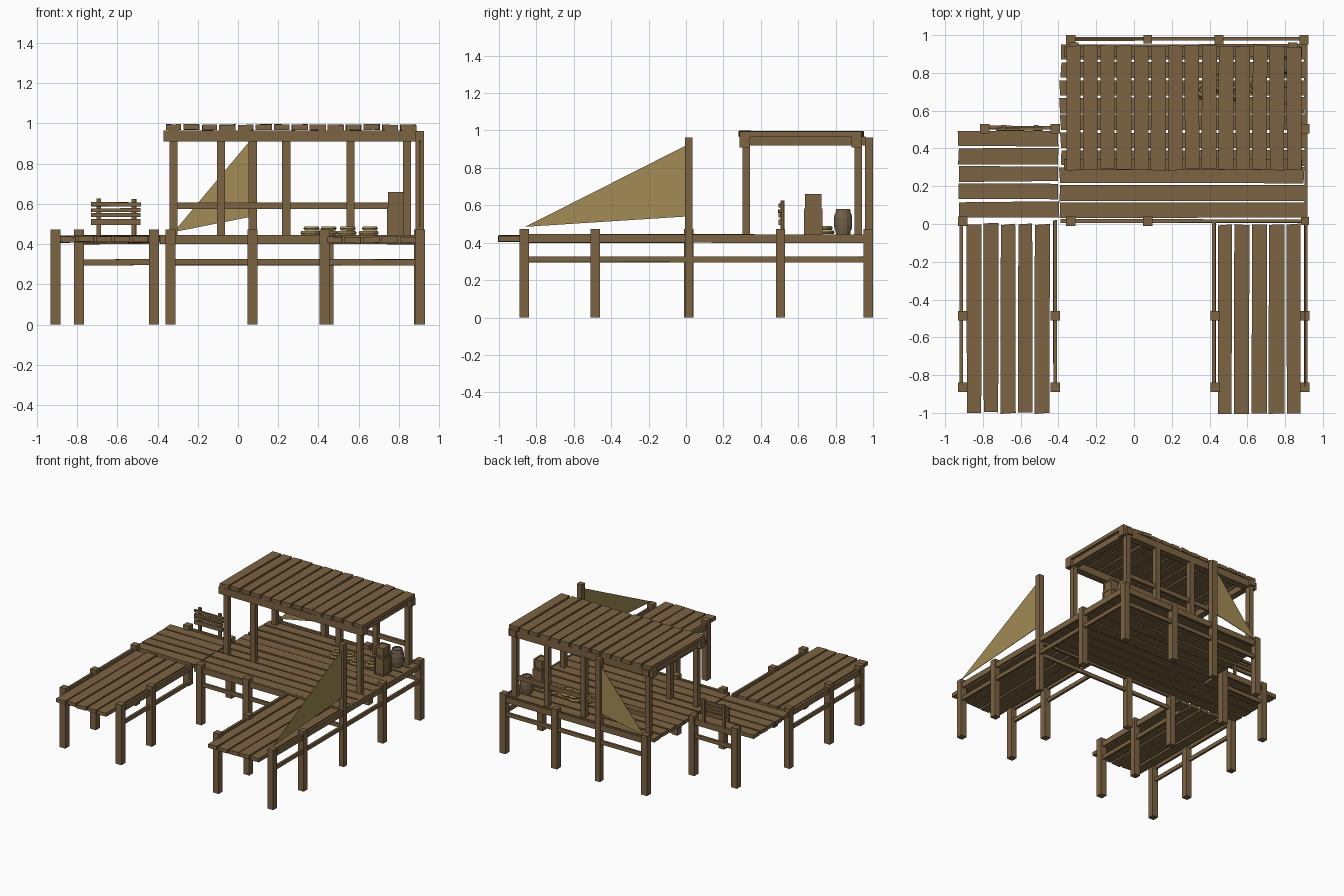
import bpy, bmesh, math, random
from mathutils import Vector, Matrix

if "Cube" in bpy.data.objects:
    bpy.data.objects.remove(bpy.data.objects["Cube"])

random.seed(4)


def material(name, rgb):
    m = bpy.data.materials.new(name)
    m.diffuse_color = (*rgb, 1)
    m.use_nodes = True
    m.node_tree.nodes["Principled BSDF"].inputs["Base Color"].default_value = m.diffuse_color
    return m


WOOD = material("wood", (0.2, 0.125, 0.055))
CLOTH = material("cloth", (0.36, 0.26, 0.09))
ROPE = material("rope", (0.38, 0.27, 0.09))
BARREL = material("barrel_wood", (0.17, 0.12, 0.07))


def finish(bm, name, mat):
    bmesh.ops.recalc_face_normals(bm, faces=bm.faces)
    me = bpy.data.meshes.new(name)
    bm.to_mesh(me)
    bm.free()
    me.materials.append(mat)
    ob = bpy.data.objects.new(name, me)
    bpy.context.collection.objects.link(ob)
    return ob


def add_box(bm, x0, x1, y0, y1, z0, z1, jitter=0.0):
    """Box between limits, with optional hand-cut irregularity in plan."""
    vs = bmesh.ops.create_cube(bm, size=1)["verts"]
    lo, hi = Vector((x0, y0, z0)), Vector((x1, y1, z1))
    off = {}
    for v in vs:
        key = (v.co.x > 0, v.co.y > 0)
        off.setdefault(key, Vector((random.uniform(-1, 1), random.uniform(-1, 1),
                                    random.uniform(-.5, .5))) * jitter)
        v.co = Vector([lo[i] + (v.co[i] + .5) * (hi[i] - lo[i]) for i in range(3)]) + off[key]


def boxes(name, items, jitter=0.0, mat=WOOD):
    bm = bmesh.new()
    for b in items:
        add_box(bm, *b, jitter)
    return finish(bm, name, mat)


def planks(name, x0, x1, y0, y1, z0, z1, n, along):
    """Row of n boards with thin gaps, running along 'x' or 'y'."""
    items, gap = [], 0.006
    for i in range(n):
        e = random.uniform(-.004, .004)
        dz = random.uniform(-.003, .002)
        if along == 'x':
            p = (y1 - y0) / n
            items.append((x0 + e, x1 + e, y0 + i * p + gap, y0 + (i + 1) * p - gap, z0 + dz, z1 + dz))
        else:
            p = (x1 - x0) / n
            items.append((x0 + i * p + gap, x0 + (i + 1) * p - gap, y0 + e, y1 + e, z0 + dz, z1 + dz))
    return boxes(name, items, 0.004)


def post(x, y, z0, z1, w=0.05):
    return (x - w / 2, x + w / 2, y - w / 2, y + w / 2, z0, z1)


# Decks
planks("main_deck", -.39, .905, .025, .955, .413, .442, 10, 'x')
planks("side_deck", -.93, -.40, .03, .5, .41, .44, 5, 'x')
planks("left_pier_deck", -.895, -.44, -1, 0, .41, .438, 5, 'y')
planks("right_pier_deck", .435, .89, -1, 0, .407, .437, 5, 'y')

# Support posts
short = [(x, y) for x in (-.907, -.418, .43, .905) for y in (-.865, -.485)]
short += [(-.907, .015), (-.335, .015), (.073, .015), (.905, .505), (.9, .975),
          (.45, .975), (-.335, .975), (-.79, .505), (-.418, .505)]
boxes("support_posts", [post(x, y, 0, .472) for x, y in short])
boxes("mast_posts", [post(.905, .015, 0, .963, .042), post(.073, .978, 0, .963, .044)])

# Rails and lower braces along each row of posts
rails = []
for z0, z1 in ((.4, .445), (.295, .325)):
    for x, y0, y1 in ((-.915, -.865, .015), (-.418, -.865, .02), (.423, -.865, .02), (.91, -.865, .975)):
        rails.append((x - .009, x + .009, y0, y1, z0, z1))
    for y, x0, x1 in ((.015, -.39 if z0 > .35 else -.335, .905), (.98, -.335, .9), (.51, -.79, -.418)):
        rails.append((x0, x1, y - .009, y + .009, z0, z1))
boxes("rails_and_braces", rails, 0.002)

# Shelter frame
front_x, back_x = (-.32, -.085, .84), (-.32, .24, .56, .84)
boxes("shelter_posts", [post(x, .322, .44, .92, .04) for x in front_x]
      + [post(x, .922, .44, .92, .04) for x in back_x])
boxes("shelter_beams", [(-.37, .89, y - .028, y + .028, .91, .965) for y in (.315, .912)]
      + [(x - .025, x + .025, .29, .96, .92, .968) for x in (-.32, .84)])
boxes("shelter_back_rail", [(-.32, .84, .91, .932, .575, .608)])
planks("shelter_roof", -.365, .89, .287, .945, .968, .996, 14, 'y')

# Slatted fence panel on the side deck
boxes("fence_panel", [(-.705, -.68, .508, .525, .44, .625), (-.53, -.505, .508, .525, .44, .625)]
      + [(-.73, -.485, .495, .51, z, z + h) for z, h in
         ((.495, .03), (.535, .02), (.56, .018), (.588, .02))], 0.002)


# Triangular sails
def sail(name, pts, side):
    bm = bmesh.new()
    off = Vector(side) * .002
    a = [bm.verts.new(Vector(p) + off) for p in pts]
    b = [bm.verts.new(Vector(p) - off) for p in pts]
    bm.faces.new(a)
    bm.faces.new(b[::-1])
    for i in range(3):
        j = (i + 1) % 3
        bm.faces.new((a[j], a[i], b[i], b[j]))
    return finish(bm, name, CLOTH)


sail("right_sail", [(.905, 0, .92), (.905, 0, .54), (.905, -.86, .485)], (1, 0, 0))
sail("back_sail", [(.06, .98, .915), (.06, .98, .535), (-.32, .98, .46)], (0, 1, 0))


# Crates: recessed core with edge battens
def crate(name, cx, cy, z0, w, d, h):
    x0, x1, y0, y1, z1, t = cx - w / 2, cx + w / 2, cy - d / 2, cy + d / 2, z0 + h, .012
    items = [(x0 + .005, x1 - .005, y0 + .005, y1 - .005, z0 + .004, z1 - .004)]
    xs, ys, zs = [((a, a + t), (b - t, b)) for a, b in ((x0, x1), (y0, y1), (z0, z1))]
    items += [(*a, *b, z0, z1) for a in xs for b in ys]
    items += [(x0, x1, *b, *c) for b in ys for c in zs]
    items += [(*a, y0, y1, *c) for a in xs for c in zs]
    boxes(name, items)


crate("lower_crate", .785, .68, .442, .085, .1, .14)
crate("upper_crate", .785, .68, .582, .078, .09, .078)


# Lathe helper for the barrel and rope coils
def lathe(name, profile, loc, mat, sides=14, closed=False):
    bm = bmesh.new()
    rings = [[bm.verts.new((r * math.cos(2 * math.pi * i / sides) + loc[0],
                            r * math.sin(2 * math.pi * i / sides) + loc[1], z + loc[2]))
              for i in range(sides)] for r, z in profile]
    n = len(rings)
    for k in range(n if closed else n - 1):
        a, b = rings[k], rings[(k + 1) % n]
        for i in range(sides):
            j = (i + 1) % sides
            bm.faces.new((a[i], a[j], b[j], b[i]))
    if not closed:
        bm.faces.new(rings[0][::-1])
        bm.faces.new(rings[-1])
    return finish(bm, name, mat)


lathe("barrel", [(.038, 0), (.043, .025), (.046, .025), (.05, .05), (.05, .09), (.046, .112),
                 (.043, .112), (.038, .138), (.033, .138), (.033, .13)], (.8, .84, .442), BARREL)

# Rope coils lying on the deck
for k, (x, y) in enumerate(((.36, .71), (.445, .745), (.54, .7), (.65, .735))):
    for level, R in enumerate((.038, .028)):
        ring = [(R + .012 * math.cos(t * math.pi / 3), .012 * math.sin(t * math.pi / 3)) for t in range(6)]
        lathe(f"rope_coil_{k}_{level}", ring, (x + .006 * level, y, .456 + .022 * level), ROPE, 12, True)
